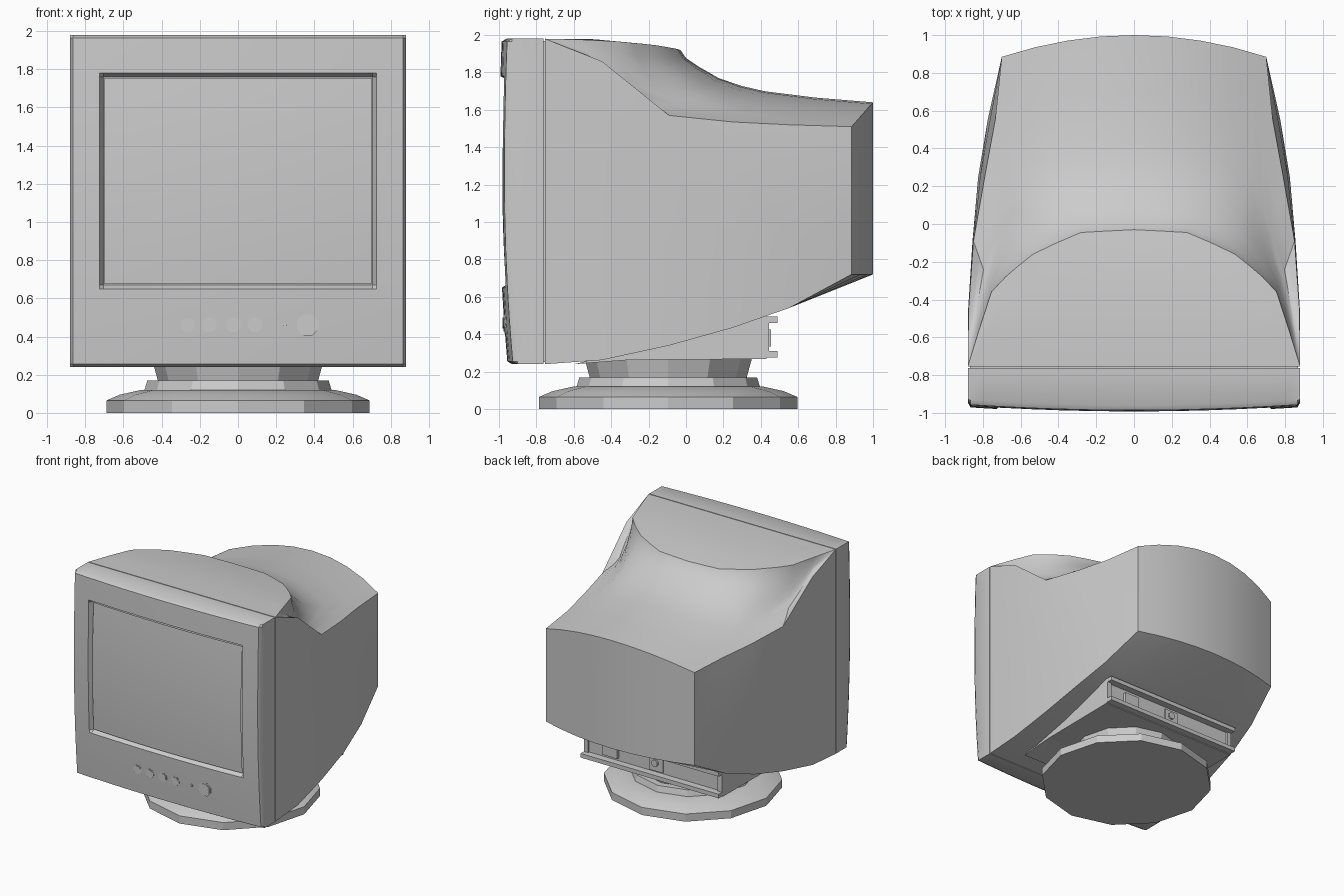
import bpy, bmesh, math
from mathutils import Matrix

if "Cube" in bpy.data.objects:
    bpy.data.objects.remove(bpy.data.objects["Cube"])


def finish(name, bm, angle=None, mirror=False):
    bmesh.ops.remove_doubles(bm, verts=bm.verts, dist=0.0005)
    bmesh.ops.recalc_face_normals(bm, faces=bm.faces)
    me = bpy.data.meshes.new(name)
    bm.to_mesh(me)
    bm.free()
    ob = bpy.data.objects.new(name, me)
    bpy.context.collection.objects.link(ob)
    if mirror:
        ob.modifiers.new("mirror", 'MIRROR').use_clip = True
    if angle:
        bpy.ops.object.select_all(action='DESELECT')
        ob.select_set(True)
        bpy.context.view_layer.objects.active = ob
        bpy.ops.object.shade_smooth_by_angle(angle=math.radians(angle))
    return ob


def grid(bm, rows):
    vs = [[bm.verts.new(p) for p in r] for r in rows]
    for a, b in zip(vs, vs[1:]):
        for i in range(len(a) - 1):
            bm.faces.new((a[i], a[i + 1], b[i + 1], b[i]))


def box(name, x0, x1, y0, y1, z0, z1):
    bm = bmesh.new()
    bmesh.ops.create_cube(bm, size=1)
    for v in bm.verts:
        v.co = [(a + b) / 2 + c * (b - a) for c, a, b in zip(v.co, (x0, y0, z0), (x1, y1, z1))]
    return finish(name, bm)


def disc(name, x, y, z, r, depth, sides):
    # short cylinder whose axis runs along y
    bm = bmesh.new()
    m = Matrix.Translation((x, y, z)) @ Matrix.Rotation(math.pi / 2, 4, 'X') @ Matrix.Rotation(math.pi / sides, 4, 'Z')
    bmesh.ops.create_cone(bm, cap_ends=True, segments=sides, radius1=r, radius2=r, depth=depth, matrix=m)
    return finish(name, bm)


def interp(table, t):
    for (a, p), (b, q) in zip(table, table[1:]):
        if t <= b:
            return p + (q - p) * (t - a) / (b - a)
    return table[-1][1]


# front bezel: bowed face with a sunken frame for the screen
def front_y(x, z):
    d = z - 1.25
    return -1.0 + 0.03 * (x / .88) ** 2 + (0.045 * d * d if d < 0 else 0.028 * d * d)


def screen_y(x, z):
    return -.982 + .025 * (x / .72) ** 2 + .02 * ((z - 1.215) / .56) ** 2


half = [.1, .25, .4, .55, .705, .725, .8, .865, .88]
xs = [-x for x in reversed(half)] + [0] + half
zs = [.24, .255, .36, .46, .55, .65, .67, .85, 1.03, 1.215, 1.4, 1.58, 1.76, 1.78, 1.88, 1.965, 1.98]


def bezel_point(x, z):
    if abs(x) < .71 and .66 < z < 1.77:
        return (x, screen_y(x, z) + .012, z)
    rim = .025 if abs(x) > .875 or z < .245 or z > 1.975 else 0
    return (x, front_y(x, z) + rim, z)


bm = bmesh.new()
grid(bm, [[bezel_point(x, z) for x in xs] for z in zs])
rim = [e for e in bm.edges if e.is_boundary]
ext = bmesh.ops.extrude_edge_only(bm, edges=rim)['geom']
for v in [g for g in ext if isinstance(g, bmesh.types.BMVert)]:
    v.co.y = -.762
bmesh.ops.holes_fill(bm, edges=[e for e in bm.edges if e.is_boundary], sides=0)
finish("front_bezel", bm, 35)

# screen glass
bm = bmesh.new()
sx = [i * .7 / 6 for i in range(-6, 7)]
sz = [.675 + i * 1.08 / 10 for i in range(11)]
grid(bm, [[(x, screen_y(x, z), z) for x in sx] for z in sz])
finish("screen", bm, 35)

# filler behind the seam between bezel and rear shell
box("seam_core", -.868, .868, -.78, -.74, .252, 1.968)

# rear shell, right half: top panel, hump, side, underside, back
top_edge = [(.88, -.755, 1.98), (.82, -.56, 1.975), (.755, -.36, 1.965), (.68, -.28, 1.957),
            (.61, -.22, 1.952), (.535, -.16, 1.945), (.41, -.10, 1.935), (.28, -.045, 1.925),
            (.14, -.037, 1.922), (0, -.03, 1.92)]
side_edge = [(.88, -.755, 1.98), (.876, -.45, 1.86), (.85, -.09, 1.57), (.79, .25, 1.535),
             (.735, .55, 1.52), (.7, .885, 1.51)]
low_edge = [(.88, -.755, .24), (.878, -.45, .262), (.855, -.09, .34), (.825, .25, .435),
            (.775, .55, .54), (.7, .885, .72)]


def back_y(x):
    return 1 - .115 * (x / .7) ** 2


back_x = [.7, .525, .35, .175, 0]
back_top = [(x, back_y(x), 1.64 - .13 * (x / .7) ** 2) for x in back_x]
back_low = [(x, back_y(x), .72) for x in back_x]
outer = side_edge + back_top[1:]
drop = [(0, 0), (.03, .16), (.1, .33), (.2, .54), (.32, .69), (.44, .79), (.7, .91), (1, 1)]
crown = [(-.755, 1.98), (-.5, 1.978), (-.36, 1.965), (-.2, 1.95), (-.03, 1.92)]

bm = bmesh.new()
rows = []
for t in (0, .25, .5, .75):
    rows.append([(x, -.755 + (y + .755) * t, interp(crown, -.755 + (y + .755) * t)) for x, y, z in top_edge])
grid(bm, rows + [top_edge])
grid(bm, [[(a[0] + (b[0] - a[0]) * s, a[1] + (b[1] - a[1]) * s, a[2] + (b[2] - a[2]) * d)
           for a, b in zip(top_edge, outer)] for s, d in drop])
bulge = [(a[0] * .3 + b[0] * .7, b[1], a[2] - .25) for a, b in zip(side_edge, low_edge)]
waist = [(b[0], b[1], (a[2] + b[2]) / 2 - .1) for a, b in zip(side_edge, low_edge)]
grid(bm, [side_edge, bulge, waist, low_edge])
grid(bm, [[(p[0] * x / .7, p[1], p[2]) for x in back_x] for p in low_edge[:-1]] + [back_low])
corner = [r[-1] for r in (side_edge, bulge, waist, low_edge)]
grid(bm, [[(.7 * x / .7, back_y(x), t[2] + (.72 - t[2]) * (1.51 - c[2]) / .79)
           for x, t in zip(back_x, back_top)] for c in corner])
for v in bm.verts:      # keep the rear corner vertical
    if abs(v.co.y - .885) < .001:
        v.co.x = .7
grid(bm, [[(.88, -.755, 1.98), (0, -.755, 1.98)], [(.88, -.755, .24), (0, -.755, .24)]])
finish("rear_shell", bm, 38, mirror=True)

# connector housing under the shell: wedge with a recessed rear
bm = bmesh.new()
profile = [(-.6, .24), (-.3, .263), (.43, .268), (.43, .5), (.1, .42), (-.3, .31)]
ends = [[bm.verts.new((x, y, z)) for y, z in profile] for x in (-.65, .65)]
for e in ends:
    bm.faces.new(e)
for i in range(6):
    j = (i + 1) % 6
    bm.faces.new((ends[0][i], ends[0][j], ends[1][j], ends[1][i]))
finish("connector_housing", bm)
box("housing_top_lip", -.65, .65, .42, .49, .46, .495)
box("housing_bottom_lip", -.65, .65, .42, .49, .275, .31)
for s in (-1, 1):
    box("housing_end_rib", s * .63 - .02, s * .63 + .02, .42, .445, .3, .47)
box("power_socket", .33, .47, .42, .455, .335, .425)
box("video_plate", -.09, .04, .42, .44, .32, .44)
disc("video_socket", -.02, .44, .39, .03, .03, 8)

# control buttons, indicator and power button
for name, x, r in [("menu_button", -.265, .04), ("down_button", -.15, .04), ("up_button", -.025, .04),
                   ("select_button", .09, .04), ("indicator_light", .245, .011), ("power_button", .365, .06)]:
    y = front_y(x, .46)
    disc(name + "_ring", x, y + .006, .46, r, .02, 8)
    disc(name, x, y + .003, .46, r * .8, .022, 8)

# swivel stand: twelve-sided turned profile
bm = bmesh.new()
stand = [(0, 0), (.69, 0), (.69, .065), (.62, .095), (.51, .12), (.49, .12), (.475, .17),
         (.42, .17), (.45, .28), (0, .28)]
grid(bm, [[(r * math.cos(i * math.pi / 6), -.095 + r * math.sin(i * math.pi / 6), z)
           for i in range(13)] for r, z in stand])
finish("swivel_stand", bm, 25)
